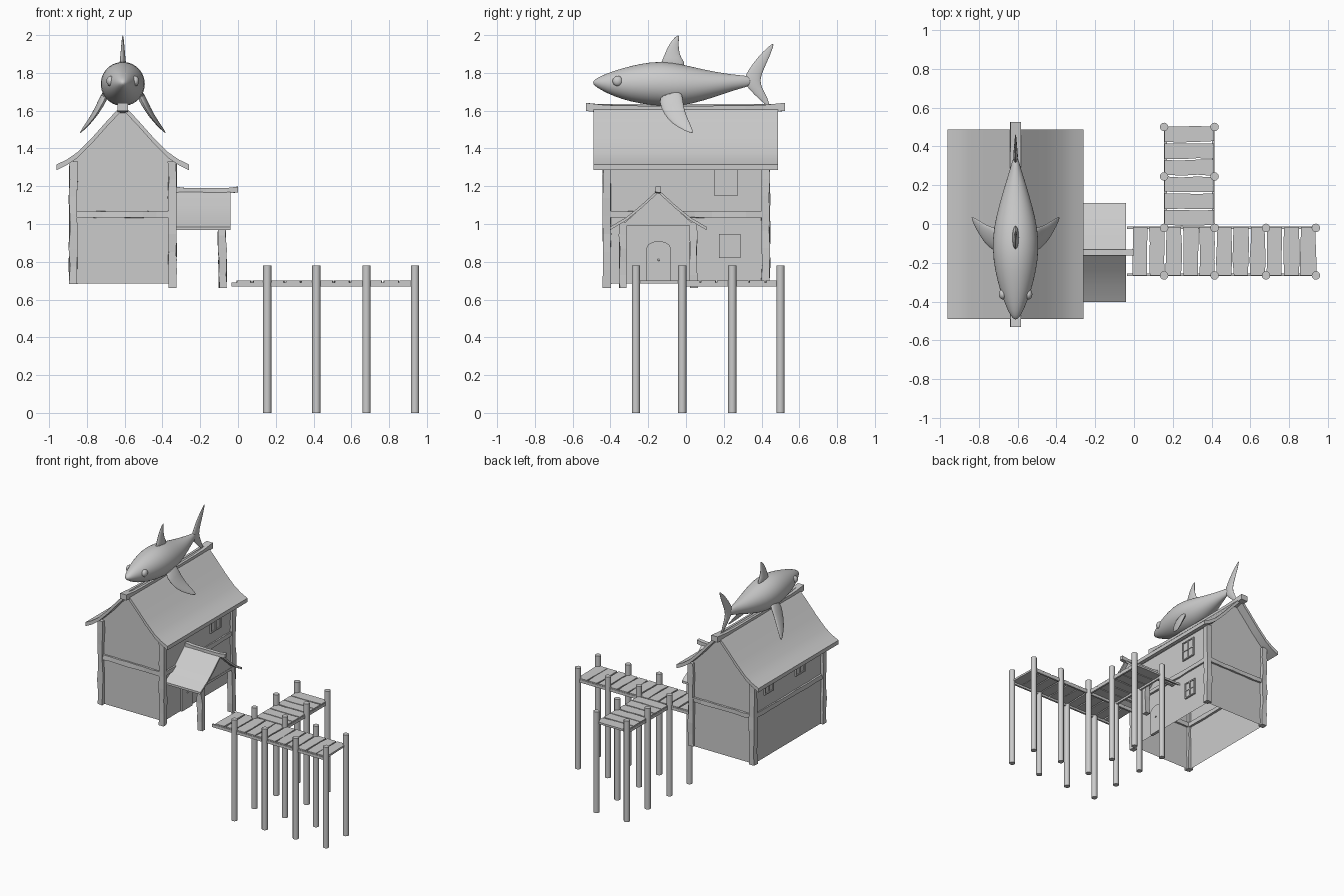
import bpy, bmesh, math, random
from mathutils import Vector as V

if "Cube" in bpy.data.objects:
    bpy.data.objects.remove(bpy.data.objects["Cube"])

random.seed(4)
CX = -0.61  # house centre line


def make(name, verts, faces, smooth=None, subsurf=0):
    me = bpy.data.meshes.new(name)
    me.from_pydata([tuple(v) for v in verts], [], faces)
    bm = bmesh.new()
    bm.from_mesh(me)
    bmesh.ops.recalc_face_normals(bm, faces=bm.faces)
    bm.to_mesh(me)
    bm.free()
    ob = bpy.data.objects.new(name, me)
    bpy.context.collection.objects.link(ob)
    if subsurf:
        ob.modifiers.new("round", 'SUBSURF').levels = subsurf
        ob.modifiers["round"].render_levels = subsurf
    if smooth:
        bpy.ops.object.select_all(action='DESELECT')
        ob.select_set(True)
        bpy.context.view_layer.objects.active = ob
        bpy.ops.object.shade_smooth_by_angle(angle=math.radians(smooth))
    return ob


def loft(name, rings, **kw):
    n = len(rings[0])
    faces = [(i*n+j, i*n+(j+1) % n, (i+1)*n+(j+1) % n, (i+1)*n+j)
             for i in range(len(rings)-1) for j in range(n)]
    last = (len(rings)-1)*n
    faces += [tuple(range(n))[::-1], tuple(range(last, last+n))]
    return make(name, [p for r in rings for p in r], faces, **kw)


def ellipse_loft(name, sections, n=16):
    """Each section is centre, half axis, half axis."""
    rings = [[V(c) + V(u)*math.cos(2*math.pi*k/n) + V(w)*math.sin(2*math.pi*k/n)
              for k in range(n)] for c, u, w in sections]
    return loft(name, rings, smooth=60, subsurf=1)


def beam(name, a, b, w, h, segs=1, jit=0.0, lift=0.0):
    """Timber from a to b, optionally rough-hewn, with the ends raised by lift."""
    a, b = V(a), V(b)
    d = (b-a).normalized()
    s = d.cross(V((0, 0, 1)))
    s = s.normalized() if s.length > 0.1 else V((1, 0, 0))
    t = s.cross(d)
    rings = []
    for i in range(segs+1):
        f = i/segs
        c = a.lerp(b, f) + V((0, 0, lift*abs(2*f-1)**6))
        rings.append([c + s*(p*w/2+random.uniform(-jit, jit)) + t*(q*h/2+random.uniform(-jit, jit))
                      for p, q in ((-1, -1), (1, -1), (1, 1), (-1, 1))])
    return loft(name, rings)


def box(name, x0, x1, y0, y1, z0, z1):
    return loft(name, [[(x0, y0, z), (x1, y0, z), (x1, y1, z), (x0, y1, z)] for z in (z0, z1)])


def roof(name, half, thick, s0, s1, place):
    """Mirror a half profile, give it thickness, extrude from s0 to s1."""
    top = [(-u, z) for u, z in half[::-1]] + list(half[1:])
    n = len(top)
    verts, faces = [], []
    for s in (s0, s1):
        verts += [place(u, s, z) for u, z in top] + [place(u, s, z-thick) for u, z in top]
    for i in range(n-1):
        faces += [(i, i+1, 2*n+i+1, 2*n+i), (n+i, n+i+1, 3*n+i+1, 3*n+i),
                  (i, i+1, n+i+1, n+i), (2*n+i, 2*n+i+1, 3*n+i+1, 3*n+i)]
    for i in (0, n-1):
        faces.append((i, n+i, 3*n+i, 2*n+i))
    return make(name, verts, faces, smooth=35)


# House walls: open underneath, gables follow the roof curve
MAIN = [(0, 1.635), (0.08, 1.55), (0.16, 1.46), (0.24, 1.38), (0.295, 1.342), (0.35, 1.315)]
gable = [(-0.264, 0.685), (-0.264, 1.335), (-0.16, 1.435), (0, 1.61),
         (0.16, 1.435), (0.264, 1.335), (0.264, 0.685)]
g = len(gable)
make("house_walls", [(CX+u, y, z) for y in (-0.415, 0.42) for u, z in gable],
     [tuple(range(g)), tuple(range(g, 2*g))] + [(i, i+1, g+i+1, g+i) for i in range(g-1) if i in (0, 5)])
roof("main_roof", MAIN, 0.03, -0.49, 0.487, lambda u, s, z: (CX+u, s, z))
beam("ridge_beam", (CX, -0.53, 1.605), (CX, 0.525, 1.605), 0.055, 0.042, 10, 0.001, 0.015)

# Rough corner posts and mid-height beams
for sx in (-1, 1):
    for y in (-0.418, 0.422):
        low = 0.683 if sx < 0 else (0.66 if y < 0 else 0.69)
        beam("corner_post", (CX+sx*0.262, y, low), (CX+sx*0.262, y, 1.33), 0.042, 0.042, 7, 0.004)
    beam("side_beam", (CX+sx*0.262, -0.41, 1.05), (CX+sx*0.262, 0.41, 1.05), 0.03, 0.034, 9, 0.003)
for y in (-0.416, 0.42):
    beam("gable_beam", (CX-0.25, y, 1.05), (CX+0.25, y, 1.05), 0.03, 0.034, 7, 0.003)


# Windows: frame, cross bars and pane on a side wall
def window(y0, y1, z0, z1, side=1):
    x = CX + side*0.264
    b = 0.009
    ym, zm = (y0+y1)/2, (z0+z1)/2
    xa, xb = sorted((x-side*0.012, x+side*0.012))
    for p, q, r, s in ((y0, y0+b, z0, z1), (y1-b, y1, z0, z1), (y0+b, y1-b, z0, z0+b),
                       (y0+b, y1-b, z1-b, z1), (ym-b/3, ym+b/3, z0+b, z1-b)):
        box("window_frame", xa, xb, p, q, r, s)
    box("window_crossbar", xa+0.002, xb-0.002, y0+b, y1-b, zm-b/3, zm+b/3)
    box("window_pane", x-0.005, x+0.005, y0+b, y1-b, z0+b, z1-b)


window(0.175, 0.288, 0.82, 0.948)
window(0.148, 0.275, 1.15, 1.30)
window(0.19, 0.30, 1.17, 1.28, -1)
window(-0.19, -0.08, 1.17, 1.28, -1)

# Arched door with a knob
arch = [(-0.21, 0.685), (-0.08, 0.685), (-0.08, 0.87)]
arch += [(-0.145+0.065*math.cos(a), 0.87+0.04*math.sin(a)) for a in (math.pi*k/6 for k in range(1, 6))]
arch += [(-0.21, 0.87)]
loft("door", [[(x, y, z) for y, z in arch] for x in (-0.355, -0.332)])
ellipse_loft("door_knob", [((-0.333+0.005*k, -0.145, 0.81), (0, r, 0), (0, 0, r))
                           for k, r in enumerate((0.005, 0.008, 0.003))], 8)

# Porch: gable roof, front panel, posts and ridge
PY = -0.147
roof("porch_roof", [(0, 1.182), (0.09, 1.10), (0.17, 1.035), (0.255, 0.985)], 0.017, -0.345, -0.04,
     lambda u, s, z: (s, PY+u, z))
loft("porch_gable", [[(x, PY+u, z) for u, z in ((-0.19, 0.995), (0.19, 0.995), (0.09, 1.085),
                                               (0, 1.168), (-0.09, 1.085))] for x in (-0.085, -0.07)])
beam("porch_ridge", (-0.34, PY, 1.175), (0.0, PY, 1.175), 0.03, 0.03, 6, 0.001, 0.008)
beam("porch_tie_beam", (-0.08, PY-0.2, 1.0), (-0.08, PY+0.2, 1.0), 0.025, 0.018)
for s in (-1, 1):
    beam("porch_post", (-0.08, PY+s*0.187, 0.66), (-0.085, PY+s*0.187, 1.01), 0.04, 0.038, 5, 0.004)
    beam("porch_plate", (-0.34, PY+s*0.187, 1.0), (-0.07, PY+s*0.187, 1.0), 0.025, 0.02)

# Pier piles
piles = [(x, y) for x in (0.155, 0.415, 0.68, 0.937) for y in (-0.265, -0.02)]
piles += [(x, y) for x in (0.155, 0.415) for y in (0.245, 0.50)]
for x, y in piles:
    loft("pier_pile", [[(x+0.022*math.cos(math.pi*k/6), y+0.022*math.sin(math.pi*k/6), z)
                        for k in range(12)] for z in (0, 0.78)], smooth=40)

# Stringers below the deck edges
for y in (-0.262, -0.02):
    beam("pier_stringer", (-0.035, y, 0.68), (0.94, y, 0.68), 0.014, 0.022)
for x in (0.162, 0.408):
    beam("branch_stringer", (x, -0.02, 0.68), (x, 0.50, 0.68), 0.014, 0.022)


# Uneven planks
def planks(name, count, s0, s1, t0, t1, place):
    step = (s1-s0)/count
    for i in range(count):
        edges = []
        for base in (s0+i*step+0.004, s0+(i+1)*step-0.004):
            edges.append([base + random.uniform(-0.004, 0.004) for _ in range(4)])
        rings = []
        for k in range(4):
            t = t0 + (t1-t0)*k/3
            a, b = edges[0][k], edges[1][k]
            rings.append([place(a, t, 0.685), place(b, t, 0.685), place(b, t, 0.70), place(a, t, 0.70)])
        loft(name, rings)


planks("pier_plank", 11, -0.012, 0.94, -0.265, -0.016, lambda s, t, z: (s, t, z))
planks("branch_plank", 6, -0.01, 0.505, 0.157, 0.413, lambda s, t, z: (t, s, z))

# Shark body: y, centre z, half width, half height
body = [(-0.492, 1.748, 0.006, 0.006), (-0.475, 1.748, 0.026, 0.024), (-0.42, 1.745, 0.052, 0.053),
        (-0.34, 1.742, 0.082, 0.083), (-0.24, 1.743, 0.108, 0.108), (-0.13, 1.743, 0.122, 0.122),
        (-0.02, 1.735, 0.115, 0.112), (0.09, 1.735, 0.088, 0.084), (0.2, 1.743, 0.056, 0.055),
        (0.29, 1.753, 0.026, 0.034), (0.35, 1.757, 0.011, 0.026)]
ellipse_loft("shark_body", [((CX, y, z), (w, 0, 0), (0, 0, h)) for y, z, w, h in body], 20)


# Upright fins: y, z, half chord, half thickness
def fin(name, rows):
    ellipse_loft(name, [((CX, y, z), (0, c, 0), (t, 0, 0)) for y, z, c, t in rows], 12)


fin("shark_dorsal_fin", [(-0.065, 1.83, 0.085, 0.022), (-0.075, 1.88, 0.046, 0.014),
                         (-0.07, 1.93, 0.032, 0.010), (-0.056, 1.975, 0.018, 0.006), (-0.04, 2.0, 0.005, 0.002)])
fin("shark_tail_fin", [(0.438, 1.622, 0.006, 0.003), (0.412, 1.66, 0.024, 0.006), (0.376, 1.705, 0.036, 0.010),
                       (0.342, 1.757, 0.046, 0.013), (0.372, 1.82, 0.041, 0.010), (0.412, 1.885, 0.031, 0.007),
                       (0.442, 1.93, 0.017, 0.004), (0.461, 1.955, 0.004, 0.002)])

# Mirrored side fins and eyes
for s in (-1, 1):
    rows = [(0.085, -0.085, 1.70, 0.07, 0.022), (0.12, -0.075, 1.63, 0.062, 0.018),
            (0.155, -0.052, 1.57, 0.053, 0.013), (0.193, -0.012, 1.522, 0.036, 0.008),
            (0.228, 0.035, 1.48, 0.007, 0.003)]
    ellipse_loft("shark_side_fin", [((CX+s*x, y, z), (0, 0.96*c, 0.28*c), (s*0.9*t, 0, 0.4*t))
                                    for x, y, z, c, t in rows], 12)
    bpy.ops.mesh.primitive_uv_sphere_add(segments=16, ring_count=10, radius=0.027,
                                         location=(CX+s*0.066, -0.362, 1.757))
    eye = bpy.context.object
    eye.name = "shark_eye"
    eye.scale.x = 0.75
    bpy.ops.object.shade_smooth()
